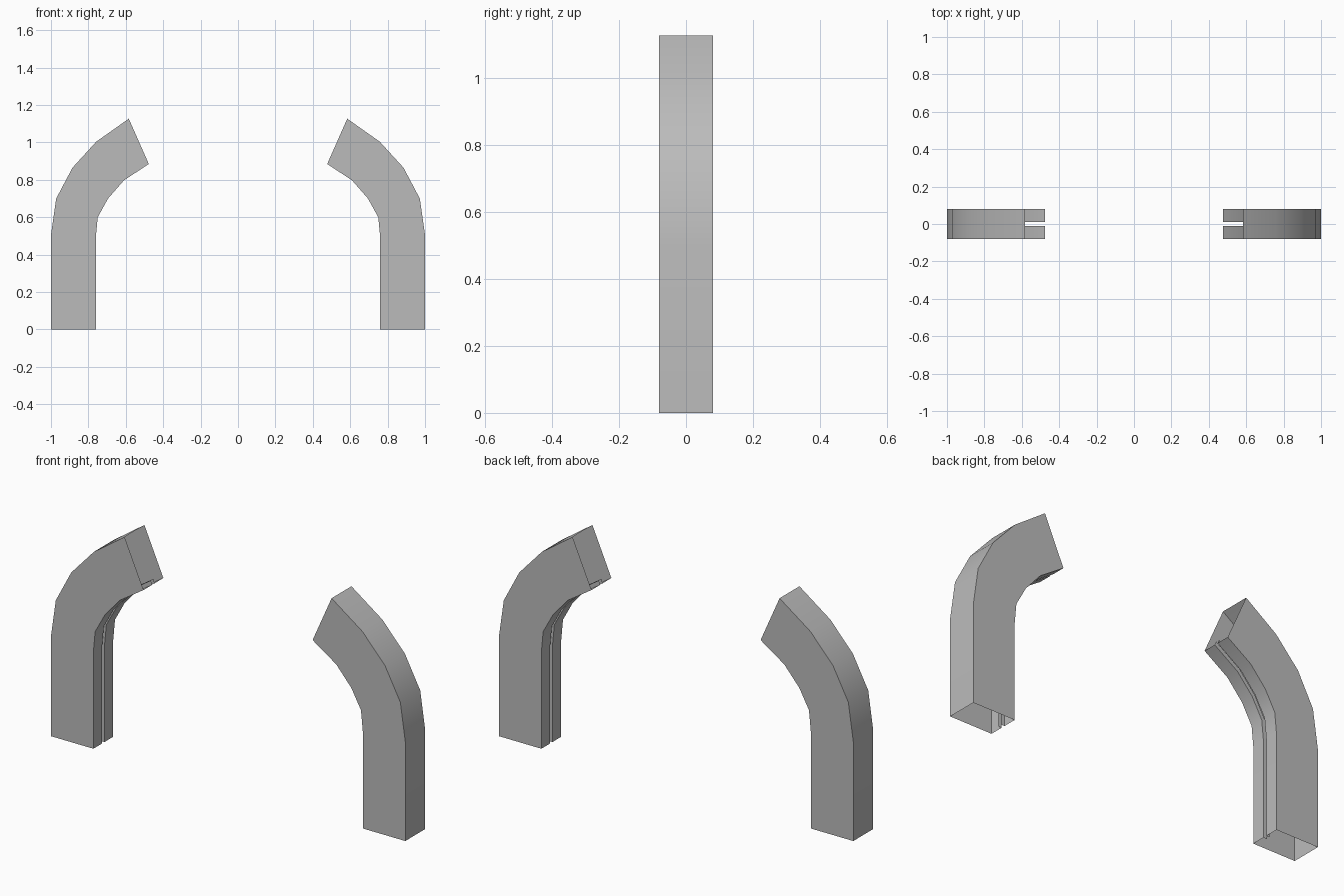
import bpy
import math

cube = bpy.data.objects.get("Cube")
if cube:
    bpy.data.objects.remove(cube, do_unlink=True)

# Plain grey material
grey = bpy.data.materials.new("plain grey")
grey.use_nodes = True
colour = (0.5, 0.5, 0.5, 1)
grey.diffuse_color = colour
grey.node_tree.nodes["Principled BSDF"].inputs["Base Color"].default_value = colour

# Curved profile of the channel: inner and outer edge as (x, z)
INNER = [(0.76, 0), (0.76, 0.495), (0.75, 0.6), (0.695, 0.7), (0.61, 0.797), (0.477, 0.885)]
OUTER = [(1, 0), (1, 0.505), (0.972, 0.7), (0.885, 0.865), (0.758, 1.004), (0.584, 1.127)]
HALF, SLOT, LIP = 0.08, 0.01, 0.08

# Open cross-section: (fraction from inner to outer edge, y), slot lips turned inward
half_section = [(LIP, SLOT), (0, SLOT), (0, HALF), (1, HALF)]
SECTION = half_section + [(t, -y) for t, y in reversed(half_section)]


def channel(name, side):
    """Sweep the thin slotted section along the curve on one side."""
    verts = []
    for (xi, zi), (xo, zo) in zip(INNER, OUTER):
        for t, y in SECTION:
            verts.append((side * (xi + (xo - xi) * t), y, zi + (zo - zi) * t))
    n = len(SECTION)
    faces = []
    for ring in range(len(INNER) - 1):
        for i in range(n - 1):
            a = ring * n + i
            quad = (a, a + n, a + n + 1, a + 1)
            faces.append(quad if side > 0 else quad[::-1])
    mesh = bpy.data.meshes.new(name)
    mesh.from_pydata(verts, [], faces)
    mesh.materials.append(grey)
    obj = bpy.data.objects.new(name, mesh)
    bpy.context.collection.objects.link(obj)
    bpy.ops.object.select_all(action="DESELECT")
    obj.select_set(True)
    bpy.context.view_layer.objects.active = obj
    bpy.ops.object.shade_smooth_by_angle(angle=math.radians(30))


# Mirrored pair of curved channels
channel("left_curved_channel", 1)
channel("right_curved_channel", -1)
